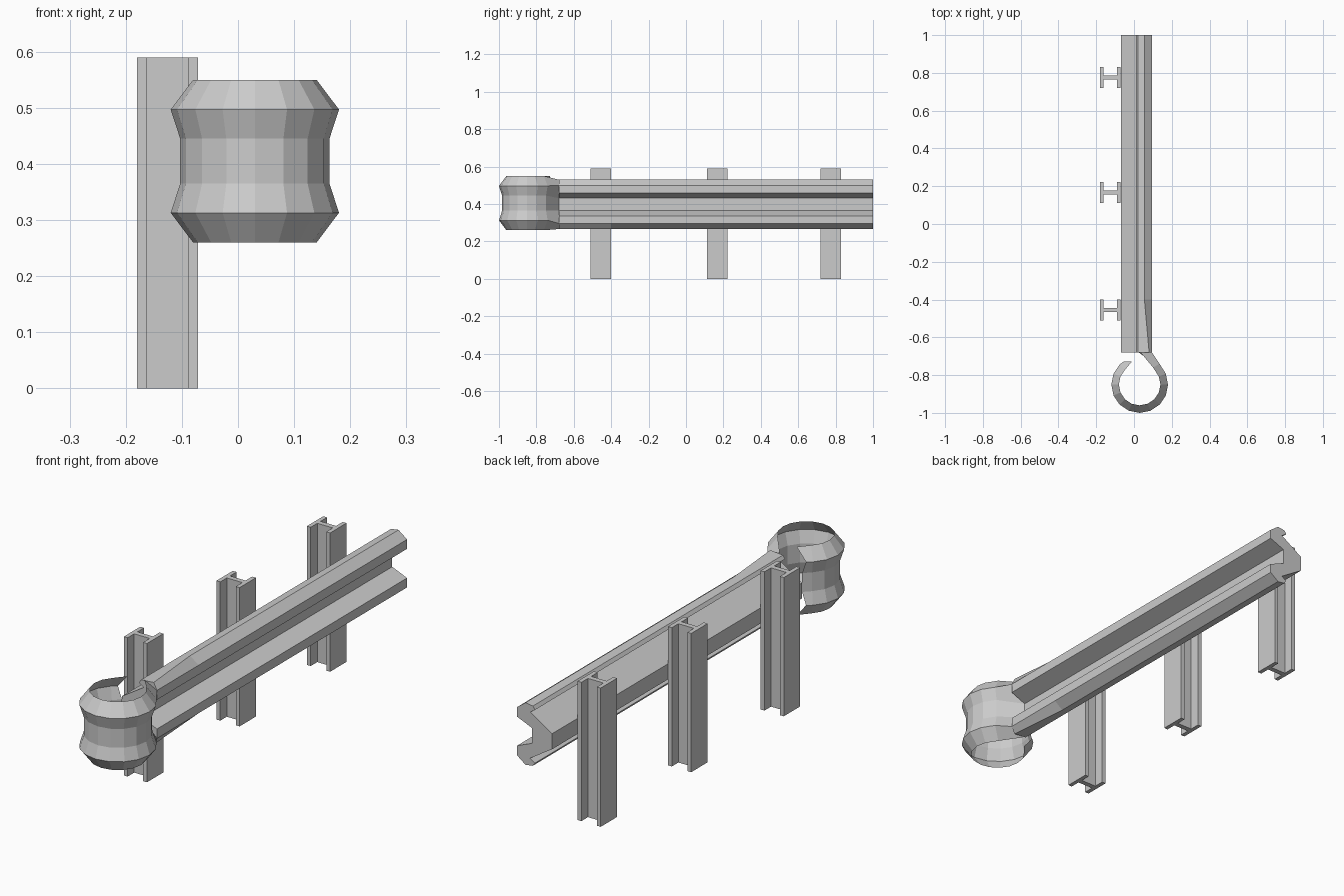
import bpy
from math import radians, cos, sin

if "Cube" in bpy.data.objects:
    bpy.data.objects.remove(bpy.data.objects["Cube"])


def make_mesh(name, verts, faces):
    mesh = bpy.data.meshes.new(name)
    mesh.from_pydata(verts, [], faces)
    mesh.update()
    obj = bpy.data.objects.new(name, mesh)
    bpy.context.collection.objects.link(obj)
    return obj


def loft(name, rows, closed):
    """Skin rows of points; closed rows also get end caps."""
    n = len(rows[0])
    verts = [p for row in rows for p in row]
    faces = []
    for r in range(len(rows) - 1):
        for i in range(n if closed else n - 1):
            j = (i + 1) % n
            faces.append((r * n + i, r * n + j, (r + 1) * n + j, (r + 1) * n + i))
    if closed:
        faces.append(tuple(reversed(range(n))))
        faces.append(tuple(range((len(rows) - 1) * n, len(rows) * n)))
    return make_mesh(name, verts, faces)


# I-beam posts
X0, X1, FL, HW, WEB = -0.18, -0.071, 0.018, 0.055, 0.011
half = [(X0, HW), (X0 + FL, HW), (X0 + FL, WEB), (X1 - FL, WEB), (X1 - FL, HW), (X1, HW)]
section = half + [(x, -y) for x, y in reversed(half)]
for i, cy in enumerate((-0.455, 0.167, 0.775)):
    loft(f"post_{i + 1}", [[(x, y + cy, z) for x, y in section] for z in (0.59, 0)], True)

# Guard rail: mirrored W section, with the crest lip narrowing at the front
CZ = 0.398


def rail_row(y, crest_x):
    top = [(-0.07, 0.033), (0.033, 0.098), (0.01, 0.113), (0.02, 0.127),
           (crest_x, 0.132), (0.095, 0.102), (0.095, 0.062), (0.025, 0.033)]
    # walk up the back, over the crest, then down the mirrored half
    pts = top + [(x, -z) for x, z in reversed(top)]
    return [(x, y, CZ + z) for x, z in pts]


loft("guard_rail", [rail_row(1.0, 0.055), rail_row(-0.4, 0.055), rail_row(-0.68, 0.08)], True)

# Curled end: thin ribbed sheet sweeping from the rail around a loop
LX, LY, R, LZ = 0.03, -0.85, 0.15, 0.405
ribs = [(0.145, -0.04), (0.092, 0.0), (0.04, -0.017)]
ribs += [(-z, o) for z, o in reversed(ribs)]
start = [(0.035, 0.132), (0.095, 0.102), (0.025, 0.033)]
start += [(x, -z) for x, z in reversed(start)]
rows = [[(x, -0.68, CZ + z) for x, z in start]]
rows.append([(0.135 + o * 0.85, -0.74 + o * 0.5, LZ + z) for z, o in ribs])
for k in range(12):
    a = radians(22.5 - 22.5 * k)
    rows.append([(LX + (R + o) * cos(a), LY + (R + o) * sin(a), LZ + z) for z, o in ribs])
rows.append([(-0.055 - o * 1.1, -0.728, LZ + z) for z, o in ribs])
loft("curled_end", rows, False)
